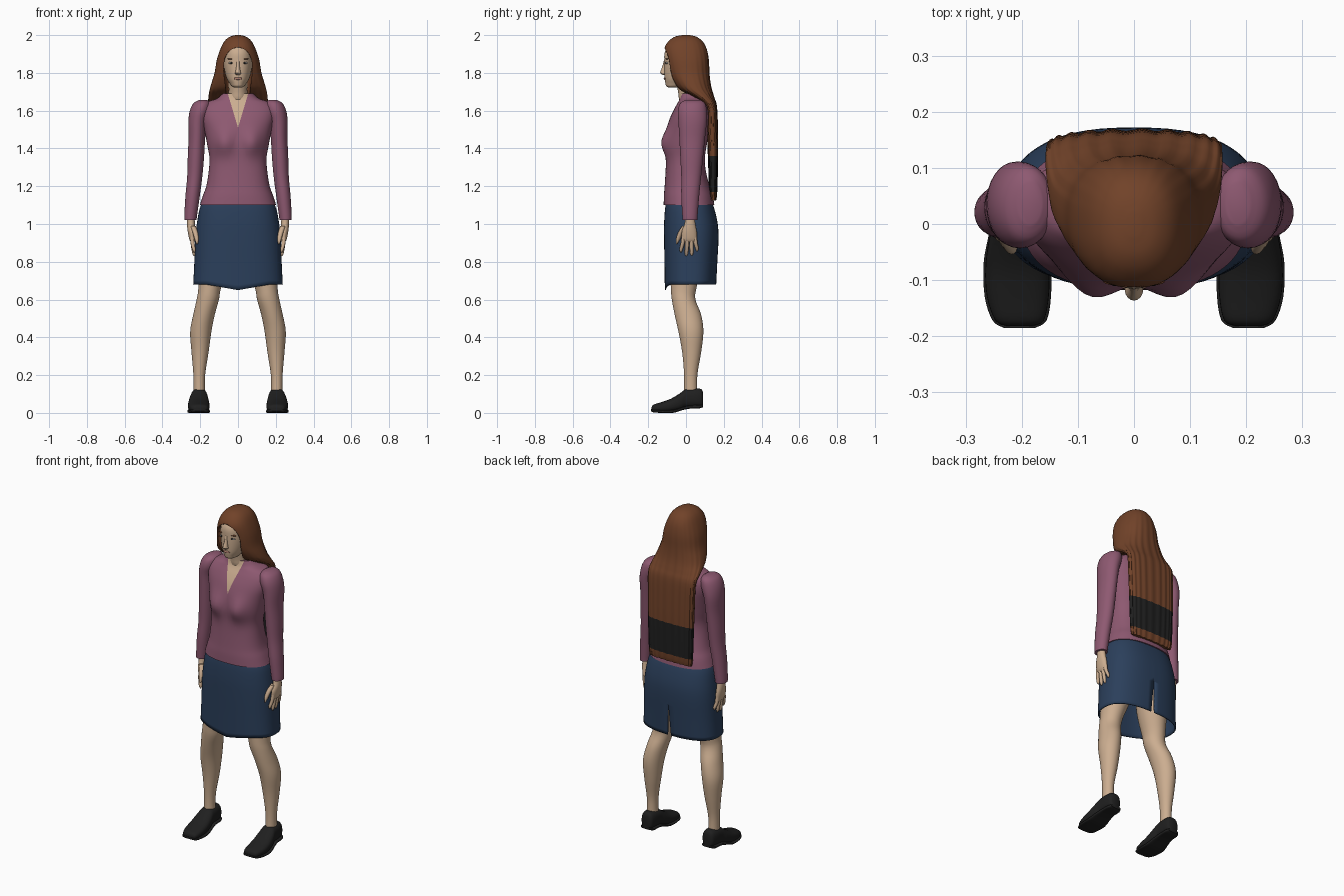
import bpy, bmesh, math
from mathutils import Vector


def material(name, rgb):
    m = bpy.data.materials.new(name)
    m.diffuse_color = (*rgb, 1)
    return m


SKIN = material("skin", (0.60, 0.42, 0.28))
HAIR = material("brown hair", (0.165, 0.055, 0.022))
BLACK = material("black", (0.014, 0.014, 0.014))
MAUVE = material("mauve cloth", (0.27, 0.10, 0.165))
NAVY = material("navy cloth", (0.024, 0.05, 0.105))
LIPS = material("lips", (0.40, 0.20, 0.15))
WHITE = material("eye white", (0.55, 0.52, 0.48))


def smooth_keys(keys, sub):
    """Catmull-Rom interpolation through key rings."""
    out = []
    for i in range(len(keys) - 1):
        p1, p2 = Vector(keys[i]), Vector(keys[i + 1])
        p0, p3 = Vector(keys[max(i - 1, 0)]), Vector(keys[min(i + 2, len(keys) - 1)])
        for j in range(sub):
            t = j / sub
            out.append(0.5 * (2 * p1 + (p2 - p0) * t + (2 * p0 - 5 * p1 + 4 * p2 - p3) * t * t
                              + (3 * p1 - p0 - 3 * p2 + p3) * t ** 3))
    return out + [Vector(keys[-1])]


def loft(keys, sides=32, sub=4, power=2.0, caps=True, shape=None):
    """Skin superellipse rings (z, centre x, half width, front y, back y)."""
    bm = bmesh.new()
    rings = []
    for z, cx, rx, yf, yb in smooth_keys(keys, sub):
        ring = []
        for k in range(sides):
            a = 2 * math.pi * k / sides
            c, s = math.cos(a), math.sin(a)
            x = cx + rx * math.copysign(abs(c) ** (2 / power), c)
            y = (yf + yb) / 2 + (yb - yf) / 2 * math.copysign(abs(s) ** (2 / power), s)
            co = Vector((x, y, z))
            ring.append(bm.verts.new(shape(co, a) if shape else co))
        rings.append(ring)
    for r, q in zip(rings, rings[1:]):
        for k in range(sides):
            n = (k + 1) % sides
            bm.faces.new((r[k], r[n], q[n], q[k]))
    if caps:
        bm.faces.new(rings[0])
        bm.faces.new(rings[-1])
    return bm


def finish(bm, name, mats, mirror=False, angle=45):
    bmesh.ops.recalc_face_normals(bm, faces=bm.faces[:])
    me = bpy.data.meshes.new(name)
    bm.to_mesh(me)
    bm.free()
    for m in mats:
        me.materials.append(m)
    ob = bpy.data.objects.new(name, me)
    bpy.context.collection.objects.link(ob)
    bpy.ops.object.select_all(action='DESELECT')
    ob.select_set(True)
    bpy.context.view_layer.objects.active = ob
    bpy.ops.object.shade_smooth_by_angle(angle=math.radians(angle))
    if mirror:
        ob.modifiers.new("mirror", 'MIRROR').use_clip = False
    return ob


def wedge(bm, z0, k, side):
    """Cut along the lines |x| = k(z - z0); return the faces between them."""
    for s in (1, -1):
        bmesh.ops.bisect_plane(bm, geom=bm.verts[:] + bm.edges[:] + bm.faces[:],
                               plane_co=(0, 0, z0), plane_no=(s, 0, -k))
    mid = [(f, f.calc_center_median()) for f in bm.faces]
    return [f for f, c in mid if c.y * side > 0 and abs(c.x) < k * (c.z - z0)]


def blob(name, loc, size, mat, mirror=False):
    bm = bmesh.new()
    bmesh.ops.create_uvsphere(bm, u_segments=16, v_segments=10, radius=1)
    for v in bm.verts:
        v.co = Vector([l + c * s for l, c, s in zip(loc, v.co, size)])
    return finish(bm, name, [mat], mirror)


# Jacket body with bust, and the open V neckline as skin
def bust(co, a):
    if co.y < 0:
        co.y -= 0.034 * math.exp(-((abs(co.x) - .075) / .055) ** 2 - ((co.z - 1.43) / .065) ** 2)
    return co


bm = loft([(1.10, 0, .202, -.118, .15), (1.15, 0, .186, -.117, .142), (1.2, 0, .168, -.113, .125),
           (1.28, 0, .155, -.108, .105), (1.35, 0, .151, -.105, .10), (1.42, 0, .163, -.104, .11),
           (1.5, 0, .178, -.10, .125), (1.56, 0, .193, -.085, .13), (1.61, 0, .195, -.062, .125),
           (1.645, 0, .165, -.042, .115), (1.665, 0, .11, -.034, .105), (1.692, 0, .08, -.03, .095)],
          sides=64, power=2.4, shape=bust)
for f in wedge(bm, 1.51, .30, -1):
    f.material_index = 1
finish(bm, "jacket", [MAUVE, SKIN])

# Sleeves
finish(loft([(1.657, .185, .02, .0, .075), (1.64, .19, .045, -.03, .10), (1.60, .20, .055, -.043, .11),
             (1.54, .214, .049, -.04, .11), (1.45, .218, .044, -.035, .10), (1.35, .223, .043, -.03, .09),
             (1.25, .229, .04, -.025, .08), (1.15, .24, .038, -.025, .07), (1.05, .25, .034, -.02, .062),
             (1.02, .252, .032, -.018, .06)]), "sleeves", [MAUVE], True)

# Hands: palm, four spread fingers and thumb
finish(loft([(1.04, .25, .02, -.003, .045), (1.0, .249, .021, -.008, .05), (.96, .246, .02, -.022, .057),
             (.92, .242, .016, -.022, .058), (.905, .24, .010, -.015, .052)], sides=20),
       "palms", [SKIN], True)
for i, (y0, y1, tip) in enumerate([(-.013, -.026, .85), (.008, .002, .83), (.028, .03, .832), (.047, .058, .855)]):
    finish(loft([(z, x, r, y - r, y + r) for z, x, y, r in
                 ((.935, .243, y0, .011), (.90, .241, (y0 * 2 + y1) / 3, .0105),
                  (tip + .015, .233, y1, .009), (tip, .231, y1, .003))], sides=12, sub=3),
           f"fingers_{i + 1}", [SKIN], True)
finish(loft([(.99, .238, .014, -.02, .012), (.955, .226, .014, -.042, -.014), (.92, .219, .011, -.053, -.031),
             (.895, .217, .004, -.054, -.046)], sides=12), "thumbs", [SKIN], True)


# Skirt: hollow, hem dipping at the front, slit at the back
def hem(co, a):
    if co.y < 0:
        co.z -= .03 * max(0, 1 - abs(co.x) / .17) * max(0, (.8 - co.z) / .12)
    return co


bm = loft([(1.13, 0, .18, -.102, .13), (1.08, 0, .203, -.111, .15), (1.0, 0, .218, -.116, .168),
           (.92, 0, .226, -.116, .172), (.8, 0, .231, -.114, .166), (.68, 0, .237, -.112, .16)],
          sides=64, power=2.5, caps=False, shape=hem)
bmesh.ops.delete(bm, geom=wedge(bm, .87, -.06, 1), context='FACES')
skirt = finish(bm, "skirt", [NAVY])
skirt.modifiers.new("thickness", 'SOLIDIFY').thickness = .006

# Legs
finish(loft([(.98, .11, .09, -.08, .12), (.80, .125, .082, -.085, .09), (.66, .15, .06, -.08, .055),
             (.6, .16, .059, -.075, .05), (.52, .18, .057, -.06, .08), (.43, .197, .056, -.04, .092),
             (.32, .201, .045, -.02, .08), (.2, .205, .031, -.01, .06), (.1, .205, .03, -.01, .06)]),
       "legs", [SKIN], True)


# Shoes, lofted from toe to heel: (y, centre x, half width, bottom, top)
def lay_down(co, a):
    return Vector((co.x, co.z, co.y))


finish(loft([(-.182, .204, .022, .012, .03), (-.172, .204, .043, .005, .044), (-.13, .207, .055, .001, .057),
             (-.08, .208, .057, .002, .075), (-.03, .207, .052, .012, .105), (0, .206, .045, .025, .126),
             (.05, .205, .042, .027, .13), (.08, .204, .036, .027, .126), (.09, .204, .026, .033, .11)],
            power=2.5, shape=lay_down), "shoes", [BLACK], True)
finish(loft([(-.185, .204, .028, .009, .02), (-.172, .204, .048, .003, .017), (-.13, .207, .059, 0, .015),
             (-.07, .208, .06, 0, .016), (-.02, .207, .052, .014, .03), (.02, .206, .045, .022, .04),
             (.07, .205, .043, .024, .042), (.09, .204, .033, .03, .045)],
            power=4, shape=lay_down), "soles", [BLACK], True)

# Neck and head
finish(loft([(1.60, 0, .06, -.01, .08), (1.66, 0, .053, -.036, .075), (1.70, 0, .049, -.042, .07),
             (1.77, 0, .05, -.055, .07)]), "neck", [SKIN])
finish(loft([(1.722, 0, .02, -.09, -.04), (1.73, 0, .034, -.104, .0), (1.745, 0, .045, -.109, .04),
             (1.77, 0, .06, -.113, .07), (1.81, 0, .071, -.115, .09), (1.86, 0, .077, -.115, .10),
             (1.91, 0, .074, -.112, .10), (1.95, 0, .058, -.085, .08), (1.975, 0, .03, -.04, .05)],
            sides=40, power=2.2), "head", [SKIN])

# Facial features
finish(loft([(1.788, 0, .007, -.122, -.10), (1.797, 0, .016, -.134, -.10), (1.805, 0, .014, -.136, -.10),
             (1.835, 0, .009, -.125, -.10), (1.87, 0, .008, -.116, -.10)], sides=16), "nose", [SKIN])
blob("eyes", (.035, -.1, 1.853), (.016, .009, .006), WHITE, True)
blob("irises", (.035, -.105, 1.853), (.0065, .0055, .006), BLACK, True)
blob("eyebrows", (.036, -.1, 1.874), (.02, .009, .003), HAIR, True)
blob("mouth", (0, -.111, 1.77), (.023, .007, .007), LIPS)


# Long hair with shallow strands, a dark band low on the back and a face opening
def strands(co, a):
    amp = min(1, (2.0 - co.z) / .3) * .0025
    co.y += amp * math.sin(22 * a) * (1 if co.y > 0 else .3)
    return co


bm = loft([(2.0, 0, .012, -.02, .02), (1.992, 0, .042, -.058, .053), (1.97, 0, .07, -.09, .085),
           (1.93, 0, .092, -.114, .108), (1.87, 0, .112, -.11, .12), (1.80, 0, .124, -.095, .123),
           (1.75, 0, .139, -.07, .128), (1.71, 0, .15, -.035, .136), (1.67, 0, .157, .04, .148),
           (1.62, 0, .157, .105, .162), (1.5, 0, .154, .112, .167), (1.36, 0, .151, .118, .168),
           (1.17, 0, .145, .125, .163), (1.125, 0, .138, .132, .157)],
          sides=96, power=2.3, shape=strands)
for f in bm.faces:
    if 1.17 < f.calc_center_median().z < 1.36:
        f.material_index = 1
hair = finish(bm, "hair", [HAIR, BLACK])
cutter = finish(loft([(z, 0, r, -.3, .05) for z, r in
                      ((1.5, .06), (1.7, .064), (1.78, .073), (1.85, .074), (1.89, .063), (1.92, .04), (1.935, .006))],
                     power=6), "face_opening_cutter", [HAIR])
cutter.hide_render = True
cut = hair.modifiers.new("face opening", 'BOOLEAN')
cut.operation, cut.solver, cut.object = 'DIFFERENCE', 'EXACT', cutter
bpy.context.view_layer.objects.active = hair
bpy.ops.object.modifier_apply(modifier=cut.name)
bpy.data.objects.remove(cutter)
